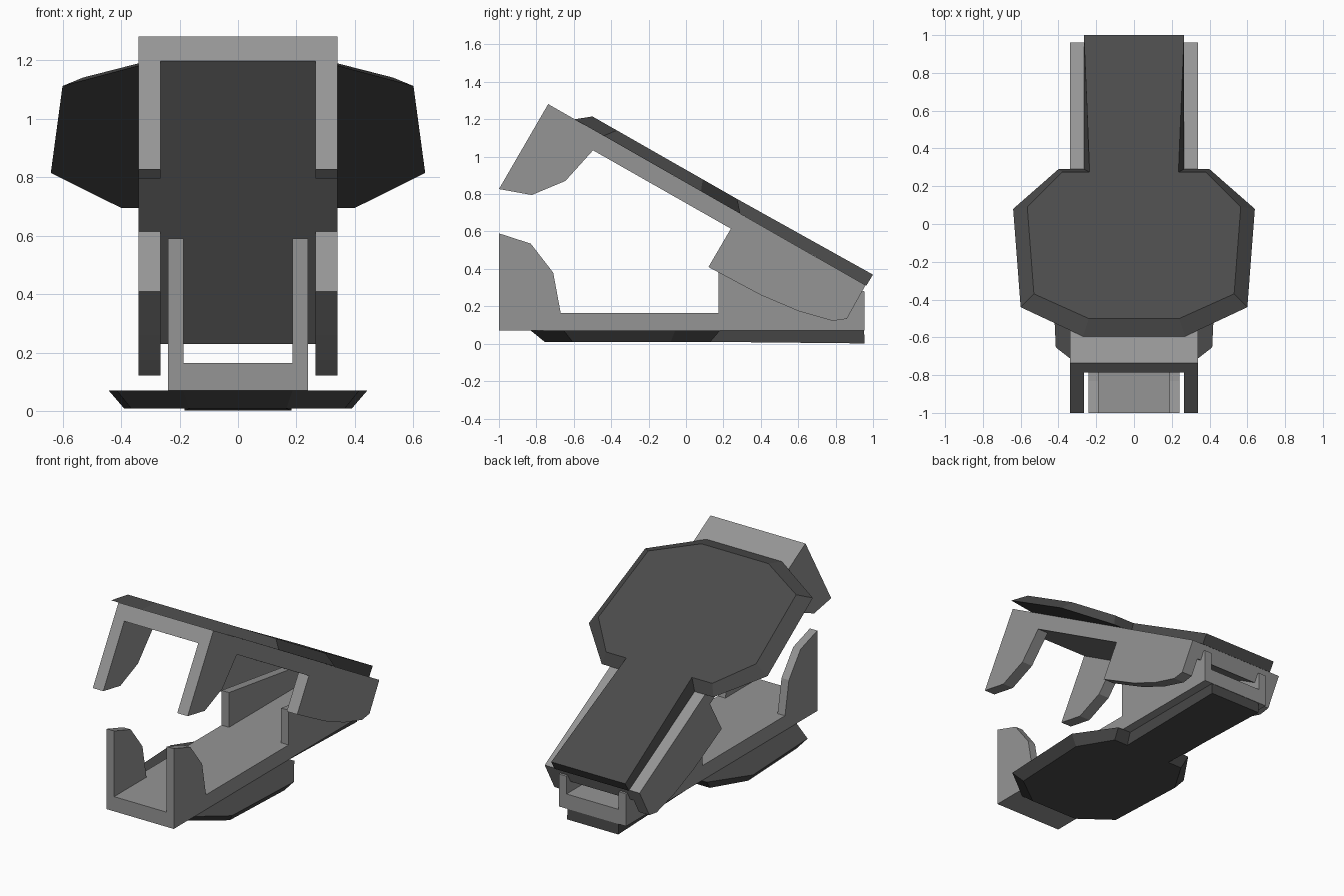
import bpy, bmesh, math
from mathutils import Matrix

if "Cube" in bpy.data.objects:
    bpy.data.objects.remove(bpy.data.objects["Cube"])


def finish(name, bm, colour):
    bmesh.ops.remove_doubles(bm, verts=bm.verts, dist=1e-5)
    bmesh.ops.recalc_face_normals(bm, faces=bm.faces)
    me = bpy.data.meshes.new(name)
    bm.to_mesh(me)
    bm.free()
    mat = bpy.data.materials.get(colour[0]) or bpy.data.materials.new(colour[0])
    mat.diffuse_color = (*[colour[1]] * 3, 1)
    mat.use_nodes = True
    mat.node_tree.nodes["Principled BSDF"].inputs["Base Color"].default_value = mat.diffuse_color
    me.materials.append(mat)
    ob = bpy.data.objects.new(name, me)
    bpy.context.collection.objects.link(ob)
    return ob


METAL = ("steel", 0.3)
PLASTIC = ("dark_plastic", 0.07)


def channel(name, a, b, ai, bi, rear, front, inner, outer):
    """U-shaped jaw: web a-b-bi-ai, flanges with rear and front (y, z) profiles."""
    bm = bmesh.new()

    def face(pts):
        bm.faces.new([bm.verts.new(p) for p in pts])

    def strip(p, q, x0, x1):
        face([(x0, *p), (x1, *p), (x1, *q), (x0, *q)])

    rim = [bi, *rear, *front, ai]
    for s in (-1, 1):
        # Outer side, inner tooth sides and flange rims
        face([(s * outer, *p) for p in [a, b, *rim]])
        face([(s * inner, *p) for p in [bi, *rear]])
        face([(s * inner, *p) for p in [*front, ai]])
        for p, q in zip(rim, rim[1:]):
            strip(p, q, s * inner, s * outer)
    # Web
    strip(a, b, -outer, outer)
    line = [bi, rear[-1], front[0], ai]
    for p, q in zip(line, line[1:]):
        strip(p, q, -inner, inner)
    for p, pi in ((a, ai), (b, bi)):
        face([(-outer, *p), (outer, *p), (outer, *pi), (inner, *pi),
              (-inner, *pi), (-outer, *pi)])
    return finish(name, bm, METAL)


def finger_pad(name, matrix):
    """Bevelled octagonal paddle with a narrow tail, running along +y."""
    base = [(.27, 0), (.60, .178), (.64, .777), (.40, 1.019), (.265, 1.019), (.265, 1.795)]
    face = [(.24, .075), (.53, .225), (.565, .754), (.38, .967), (.235, .967), (.265, 1.797)]
    bm = bmesh.new()
    rings = []
    for pts, h in ((base, 0), (face, .06)):
        top = [(x, y, h * (1.14 if y > 1.5 else 1)) for x, y in pts]
        full = top + [(-x, y, z) for x, y, z in reversed(top)]
        rings.append([bm.verts.new(p) for p in full])
    for r in rings:
        bm.faces.new(r[:5] + r[7:])
        bm.faces.new(r[4:8])
    lo, hi = rings
    for i in range(12):
        j = (i + 1) % 12
        bm.faces.new([lo[i], lo[j], hi[j], hi[i]])
    bm.transform(matrix)
    return finish(name, bm, PLASTIC)


# Lower jaw
channel("lower_jaw", (-1, .07), (.955, .07), (-1, .165), (.955, .165),
        [(.955, .28), (.175, .39), (.175, .165)],
        [(-.67, .165), (-.71, .38), (-.83, .535), (-1, .59)], .187, .24)

# Upper jaw, tilted open
channel("upper_jaw", (-.737, 1.281), (.96, .313), (-.785, 1.198), (.914, .23),
        [(.86, .133), (.785, .122), (.6, .175), (.4, .26), (.12, .41), (.24, .615)],
        [(-.497, 1.034), (-.645, .87), (-.825, .795), (-1, .827)], .265, .34)

# Finger pads: the lower one is a narrower flipped copy
finger_pad("upper_finger_pad", Matrix.Translation((0, -.595, 1.2))
           @ Matrix.Rotation(math.radians(-29.7), 4, 'X'))
finger_pad("lower_finger_pad", Matrix.Translation((0, -.83, .07))
           @ Matrix.Diagonal((.69, .993, -1, 1)))
